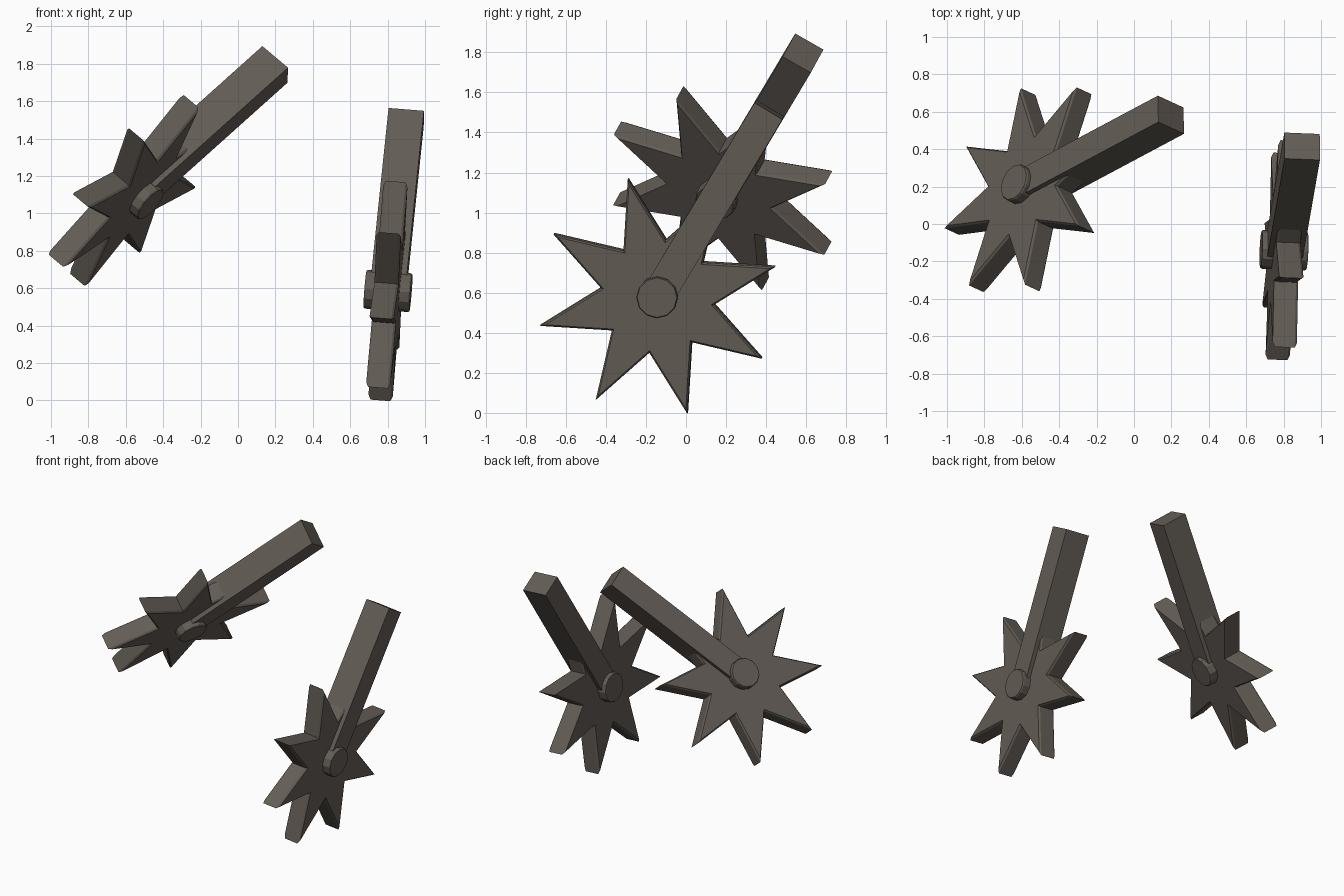
import bpy, bmesh, math
from mathutils import Matrix, Vector

if "Cube" in bpy.data.objects:
    bpy.data.objects.remove(bpy.data.objects["Cube"])

metal = bpy.data.materials.new("dark_bronze")
metal.diffuse_color = (0.125, 0.108, 0.092, 1)
metal.use_nodes = True
metal.node_tree.nodes["Principled BSDF"].inputs["Base Color"].default_value = metal.diffuse_color


def prism(name, outline, half, chamfer, scale, frame):
    """Extrude an outline along local x, with a chamfered rim on both faces."""
    bm = bmesh.new()
    rings = []
    for x, s in ((-half, scale), (chamfer - half, 1), (half - chamfer, 1), (half, scale)):
        rings.append([bm.verts.new((x, u * s, v * s)) for u, v in outline])
    n = len(outline)
    for r0, r1 in zip(rings, rings[1:]):
        for i in range(n):
            j = (i + 1) % n
            bm.faces.new((r0[i], r0[j], r1[j], r1[i]))
    bm.faces.new(rings[0][::-1])
    bm.faces.new(rings[-1])
    finish(name, bm, frame)


def finish(name, bm, frame):
    bmesh.ops.recalc_face_normals(bm, faces=bm.faces[:])
    mesh = bpy.data.meshes.new(name)
    bm.to_mesh(mesh)
    bm.free()
    mesh.materials.append(metal)
    obj = bpy.data.objects.new(name, mesh)
    obj.matrix_world = frame
    bpy.context.collection.objects.link(obj)


def polar(count, radii):
    return [(radii[i % len(radii)] * math.cos(math.tau * i / count),
             radii[i % len(radii)] * math.sin(math.tau * i / count)) for i in range(count)]


def spur(side, centre, along, axle):
    """Local frame: x is the axle, z runs along the arm."""
    z = Vector(along).normalized()
    x = Vector(axle)
    x = (x - z * x.dot(z)).normalized()
    y = z.cross(x)
    frame = Matrix.Translation(centre) @ Matrix((x, y, z)).transposed().to_4x4()

    # eight-pointed wheel, one point inside the arm
    star = polar(16, (0.285, 0.605))
    turn = math.pi / 8
    star = [(u * math.cos(turn) - v * math.sin(turn),
             u * math.sin(turn) + v * math.cos(turn)) for u, v in star]
    prism(side + "_star_wheel", star, 0.065, 0.012, 0.955, frame)

    # axle pin
    prism(side + "_axle", polar(12, (0.104,)), 0.123, 0.008, 0.95, frame)

    # square arm from the axle outward
    bm = bmesh.new()
    bmesh.ops.create_cube(bm, size=1)
    bmesh.ops.scale(bm, vec=(0.19, 0.162, 1.087), verts=bm.verts)
    bmesh.ops.translate(bm, vec=(0, 0, 1.087 / 2), verts=bm.verts)
    finish(side + "_arm", bm, frame)


spur("right", (0.802, -0.14, 0.585), (0.089, 0.51, 0.853), (1, -0.04, -0.08))
spur("left", (-0.555, 0.183, 1.122), (0.692, 0.369, 0.62), (0.719, -0.334, -0.61))
